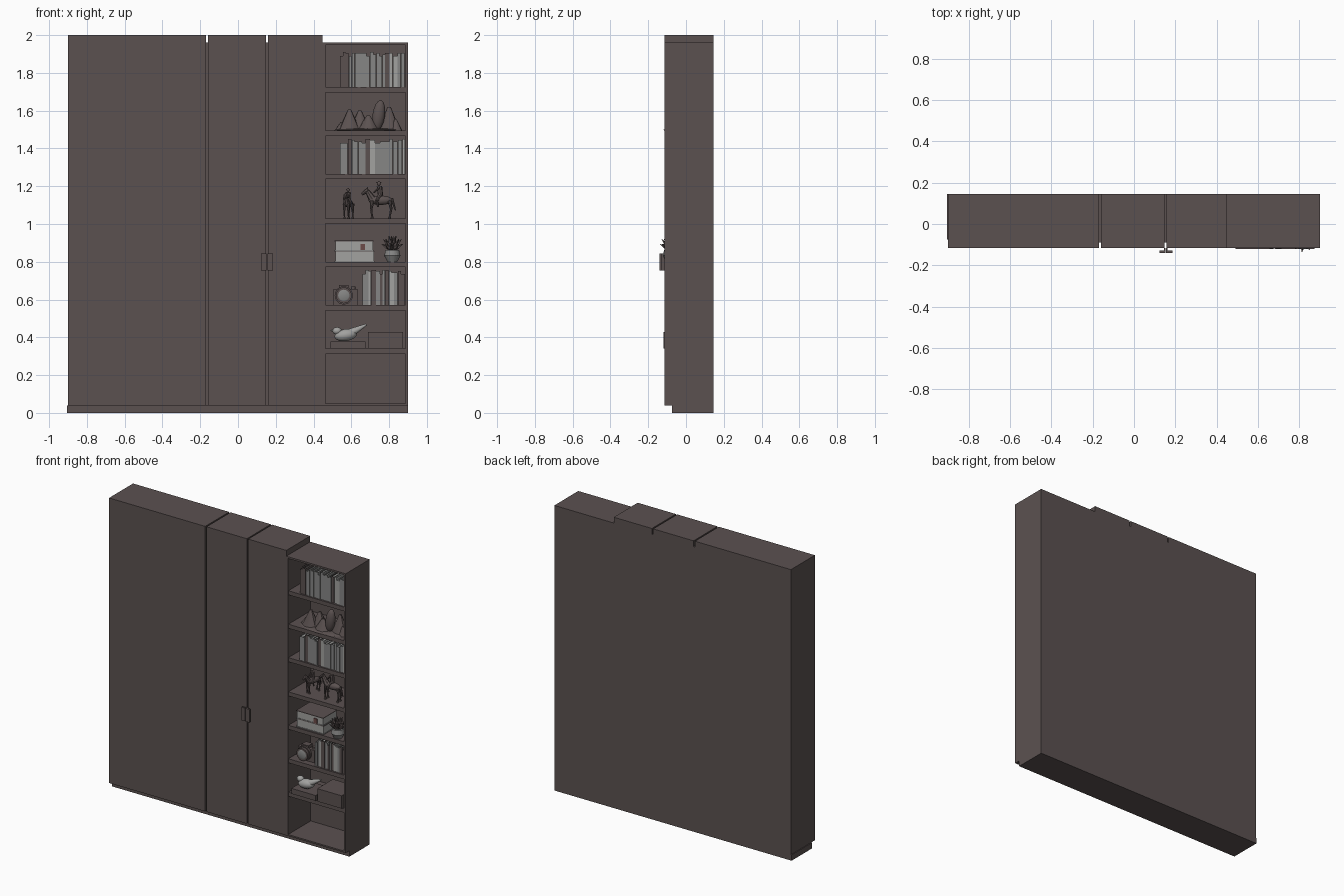
import bpy, bmesh, math, random
from mathutils import Vector, Matrix

if "Cube" in bpy.data.objects:
    bpy.data.objects.remove(bpy.data.objects["Cube"])

random.seed(4)

def material(name, rgb):
    m = bpy.data.materials.new(name)
    m.diffuse_color = (*rgb, 1)
    m.use_nodes = True
    m.node_tree.nodes["Principled BSDF"].inputs["Base Color"].default_value = m.diffuse_color
    return m

MATS = [material("dark_brown", (.105, .083, .081)),
        material("mid_grey", (.24, .24, .235)),
        material("light_grey", (.36, .36, .35)),
        material("dull_red", (.15, .07, .065))]
BROWN, GREY, LIGHT, RED = range(4)

# ---------- helpers ----------
def paint(verts, mat):
    for f in {f for v in verts for f in v.link_faces}:
        f.material_index = mat

def box(bm, x0, x1, y0, y1, z0, z1, mat=BROWN):
    m = Matrix.Translation(((x0+x1)/2, (y0+y1)/2, (z0+z1)/2)) @ Matrix.Diagonal((x1-x0, y1-y0, z1-z0, 1))
    paint(bmesh.ops.create_cube(bm, size=1, matrix=m)["verts"], mat)

def blob(bm, c, r, mat=BROWN, tilt=0, seg=16):
    m = Matrix.Translation(c) @ Matrix.Rotation(tilt, 4, 'Y') @ Matrix.Diagonal((*r, 1))
    paint(bmesh.ops.create_uvsphere(bm, u_segments=seg, v_segments=seg//2, radius=1, matrix=m)["verts"], mat)

def rod(bm, p, q, r0, r1, mat=BROWN, seg=8):
    p, q = Vector(p), Vector(q)
    d = q - p
    m = Matrix.Translation((p+q)/2) @ d.to_track_quat('Z', 'Y').to_matrix().to_4x4()
    paint(bmesh.ops.create_cone(bm, cap_ends=True, segments=seg, radius1=r0, radius2=r1,
                                depth=d.length, matrix=m)["verts"], mat)

def finish(name, bm, smooth=False):
    me = bpy.data.meshes.new(name)
    bm.to_mesh(me)
    bm.free()
    for m in MATS:
        me.materials.append(m)
    ob = bpy.data.objects.new(name, me)
    bpy.context.collection.objects.link(ob)
    if smooth:
        bpy.ops.object.select_all(action='DESELECT')
        ob.select_set(True)
        bpy.context.view_layer.objects.active = ob
        bpy.ops.object.shade_smooth_by_angle(angle=math.radians(40))
    return ob

def single_box(name, *dims):
    bm = bmesh.new()
    box(bm, *dims)
    return finish(name, bm)

F, B = -.115, .145          # front and back planes

# ---------- wardrobe ----------
single_box("plinth", -.905, .90, -.075, B, 0, .04)
for name, x0, x1 in (("wide_door_block", -.90, -.169), ("middle_door_block", -.159, .148),
                     ("right_door_block", .158, .448)):
    single_box(name, x0, x1, F, B, .04, 2.0)
for i, (x0, x1) in enumerate(((-.169, -.159), (.148, .158))):
    single_box(f"gap_filler_{i}", x0, x1, -.09, B, .04, 1.96)

# handle: one plate on each side of the door gap, with a thin stem
bm = bmesh.new()
box(bm, .123, .152, -.14, -.128, .755, .845)
box(bm, .156, .186, -.14, -.128, .755, .845)
box(bm, .146, .152, -.13, F, .755, .845)
box(bm, .156, .162, -.13, F, .755, .845)
finish("door_handle", bm)

# ---------- open shelf unit ----------
LEVELS = [1.725, 1.495, 1.265, 1.03, .80, .57, .34]
bm = bmesh.new()
box(bm, .448, .462, F, B, .04, 1.96)
box(bm, .888, .90, F, B, .04, 1.96)
box(bm, .462, .888, .13, B, .04, 1.95)
box(bm, .462, .888, F, B, 1.948, 1.96)
box(bm, .462, .888, F, B, .04, .05)
for z in LEVELS:
    box(bm, .462, .888, F + .003, .13, z - .028, z)
finish("shelf_unit", bm)

# ---------- rows of books ----------
def book_row(name, x, x1, z):
    bm = bmesh.new()
    while x < x1 - .012:
        w = min(random.uniform(.013, .027), x1 - x)
        h = random.choice((.165, .172, .18, .186))
        y0 = -.105 + random.uniform(0, .008)
        y1 = y0 + random.uniform(.115, .13)
        c = random.choice((BROWN, GREY, GREY, LIGHT))
        box(bm, x, x + .002, y0, y1, z, z + h, c)
        box(bm, x + w - .003, x + w - .001, y0, y1, z, z + h, c)
        box(bm, x + .002, x + w - .003, y0, y0 + .002, z, z + h, c)
        box(bm, x + .002, x + w - .003, y0 + .002, y1 - .004, z + .003, z + h - .005, LIGHT)
        x += w
    finish(name, bm)

book_row("top_books", .54, .885, 1.725)
book_row("middle_books", .54, .885, 1.265)
book_row("lower_books", .66, .885, .57)

# ---------- mountain ornament ----------
bm = bmesh.new()
z = 1.495
blob(bm, (.685, -.04, z + .003), (.175, .08, .010))
for x, y, w, h in ((.59, -.05, .06, .11), (.645, -.03, .06, .105), (.69, -.06, .06, .08),
                   (.80, -.03, .06, .125), (.55, -.04, .04, .045), (.835, -.05, .035, .06)):
    s = bmesh.ops.create_cone(bm, cap_ends=True, segments=9, radius1=w, radius2=w*.15, depth=h,
                              matrix=Matrix.Translation((x, y, z + h/2)))
    bmesh.ops.scale(bm, vec=(1, .8, 1), space=Matrix.Translation((-x, -y, 0)), verts=s["verts"])
blob(bm, (.745, -.06, z + .08), (.033, .025, .082), tilt=.14)
finish("mountain_ornament", bm, True)

# ---------- horse riders ----------
def rider(name, loc, turn, s):
    bm = bmesh.new()
    blob(bm, (0, 0, .092), (.062, .022, .024))
    rod(bm, (.042, 0, .098), (.070, 0, .142), .020, .011)
    rod(bm, (.064, 0, .145), (.096, 0, .122), .012, .007)
    rod(bm, (.068, 0, .148), (.066, 0, .160), .004, .001)
    rod(bm, (-.056, 0, .102), (-.076, 0, .04), .008, .003)
    for side in (-.013, .013):
        for fx, kx, hx in ((.042, .048, .043), (-.046, -.054, -.046)):
            rod(bm, (fx, side, .09), (kx, side, .046), .011, .006)
            rod(bm, (kx, side, .046), (hx, side, .008), .006, .004)
            rod(bm, (hx, side, 0), (hx, side, .009), .008, .006)
        rod(bm, (.004, side*.6, .118), (.02, side*1.9, .088), .010, .007)
        rod(bm, (.02, side*1.9, .088), (.012, side*1.9, .058), .007, .005)
        rod(bm, (.006, side*1.0, .158), (.036, side*.7, .130), .006, .004)
    rod(bm, (0, 0, .11), (.006, 0, .163), .013, .014)
    blob(bm, (.009, 0, .177), (.009, .009, .012), seg=12)
    rod(bm, (.009, 0, .181), (.009, 0, .184), .014, .012)
    bm.transform(Matrix.Translation(loc) @ Matrix.Rotation(turn, 4, 'Z') @ Matrix.Scale(s, 4))
    finish(name, bm, True)

rider("large_horse_rider", (.755, -.05, 1.03), math.pi, 1.04)
rider("small_horse_rider", (.585, -.02, 1.03), -math.pi/2 - .3, .85)

# ---------- stacked books ----------
bm = bmesh.new()
for x0, x1, z0, z1 in ((.512, .722, .80, .858), (.512, .718, .858, .912)):
    box(bm, x0, x1, -.10, .05, z0, z0 + .004, GREY)
    box(bm, x0, x1, -.10, .05, z1 - .004, z1, BROWN)
    box(bm, x0 + .003, x1 - .003, -.097, .047, z0 + .004, z1 - .004, LIGHT)
box(bm, .648, .672, -.103, -.097, .862, .895, RED)
finish("stacked_books", bm)

# ---------- potted plant ----------
bm = bmesh.new()
px, py = .817, -.08
rod(bm, (px, py, .80), (px, py, .832), .026, .043, GREY, 20)
rod(bm, (px, py, .832), (px, py, .862), .043, .036, GREY, 20)
for n, lean, length in ((9, 1.15, .062), (8, .75, .072), (6, .3, .072)):
    for i in range(n):
        a = math.tau * i / n + lean
        d = Vector((math.cos(a)*math.sin(lean), math.sin(a)*math.sin(lean), math.cos(lean)))
        o = Vector((px, py, .862))
        m = o + d * length * .5
        rod(bm, o, m, .006, .010, BROWN, 5)
        rod(bm, m, o + d * length + Vector((0, 0, .006)), .010, .001, BROWN, 5)
finish("potted_plant", bm)

# ---------- camera ----------
bm = bmesh.new()
box(bm, .505, .632, -.07, -.02, .57, .655)
box(bm, .535, .585, -.072, -.025, .655, .676)
rod(bm, (.61, -.045, .655), (.61, -.045, .668), .012, .012, BROWN, 16)
for y0, y1, r in ((-.07, -.085, .048), (-.085, -.105, .042)):
    rod(bm, (.56, y0, .622), (.56, y1, .622), r, r, BROWN, 24)
rod(bm, (.56, -.105, .622), (.56, -.107, .622), .030, .026, GREY, 24)
finish("photo_camera", bm, True)

# ---------- storage boxes and bird ----------
single_box("low_box", .49, .675, -.12, .03, .34, .377)
single_box("tall_box", .687, .873, -.12, .05, .34, .428)
bm = bmesh.new()
blob(bm, (.57, -.07, .412), (.060, .034, .032), LIGHT, tilt=-.15)
blob(bm, (.525, -.07, .434), (.025, .021, .020), LIGHT)
rod(bm, (.51, -.07, .434), (.488, -.07, .438), .009, .001, LIGHT)
rod(bm, (.59, -.07, .42), (.680, -.07, .468), .025, .005, LIGHT, 12)
finish("bird_ornament", bm, True)
